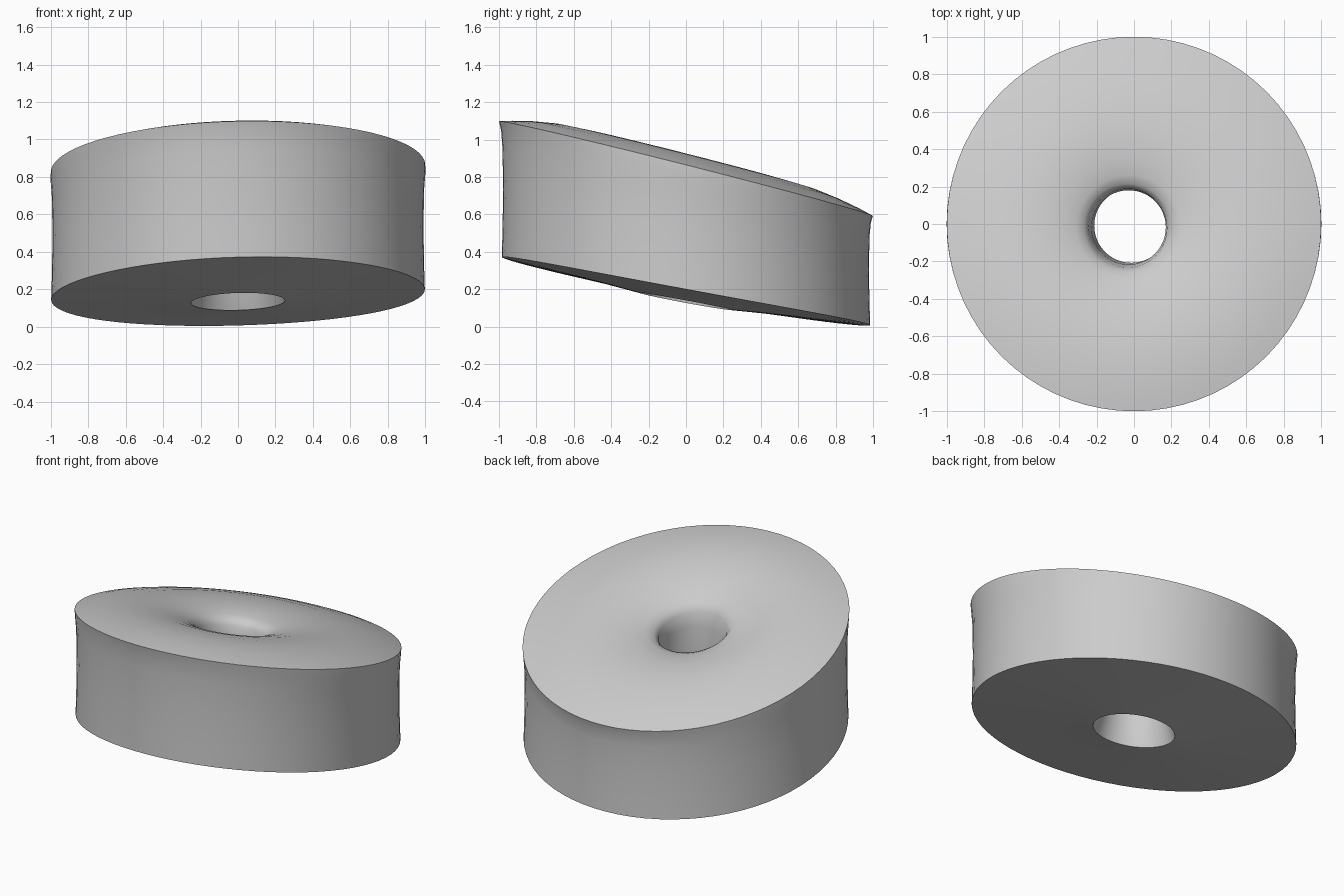
import bpy, bmesh, math

if "Cube" in bpy.data.objects:
    bpy.data.objects.remove(bpy.data.objects["Cube"])

SEGMENTS = 72

# Closed cross-section: radius, blend from bottom plane (0) to top plane (1), height offset
PROFILE = [
    (0.985, 0.0, 0.0), (0.981, 0.2, 0.0), (0.978, 0.5, 0.0), (0.981, 0.8, 0.0),
    (0.988, 0.93, 0.0),
    (0.999, 1.0, 0.0), (0.93, 1.0, 0.02), (0.82, 1.0, 0.045), (0.7, 1.0, 0.064),
    (0.57, 1.0, 0.07), (0.45, 1.0, 0.06), (0.36, 1.0, 0.042), (0.28, 1.0, 0.018),
    (0.235, 1.0, -0.005), (0.21, 1.0, -0.04),
    (0.198, 0.8, 0.0), (0.198, 0.4, 0.0), (0.215, 0.15, -0.03), (0.25, 0.0, -0.055),
    (0.36, 0.0, -0.045), (0.5, 0.0, -0.033), (0.7, 0.0, -0.02),
]


def bottom_plane(x, y):
    return 0.19 - 0.185 * y + 0.028 * x - 0.018 * x * x


def top_plane(x, y):
    return 0.845 - 0.253 * y + 0.02 * x


# Slanted disc with a bore through the middle
bm = bmesh.new()
rings = []
for radius, blend, lift in PROFILE:
    ring = []
    shift = blend * max(0.0, 1 - radius) ** 2      # bore leans slightly
    widen = 1.012 if radius > 0.97 and blend < 0.99 else 1.0
    for i in range(SEGMENTS):
        a = 2 * math.pi * i / SEGMENTS
        x = radius * widen * math.cos(a) - 0.055 * shift
        y = radius * math.sin(a) - 0.035 * shift
        z = (1 - blend) * bottom_plane(x, y) + blend * top_plane(x, y) + lift
        ring.append(bm.verts.new((x, y, z)))
    rings.append(ring)

for k, ring in enumerate(rings):
    after = rings[(k + 1) % len(rings)]
    for i in range(SEGMENTS):
        j = (i + 1) % SEGMENTS
        bm.faces.new((ring[i], ring[j], after[j], after[i]))
bmesh.ops.recalc_face_normals(bm, faces=bm.faces)

mesh = bpy.data.meshes.new("slanted_disc")
bm.to_mesh(mesh)
bm.free()
disc = bpy.data.objects.new("slanted_disc", mesh)
bpy.context.collection.objects.link(disc)

# Plain grey colour
grey = bpy.data.materials.new("light_grey")
grey.diffuse_color = (0.6, 0.6, 0.6, 1.0)
grey.use_nodes = True
grey.node_tree.nodes["Principled BSDF"].inputs["Base Color"].default_value = grey.diffuse_color
mesh.materials.append(grey)

# Smooth surfaces with sharp rims
bpy.context.view_layer.objects.active = disc
disc.select_set(True)
bpy.ops.object.shade_smooth_by_angle(angle=math.radians(40))
